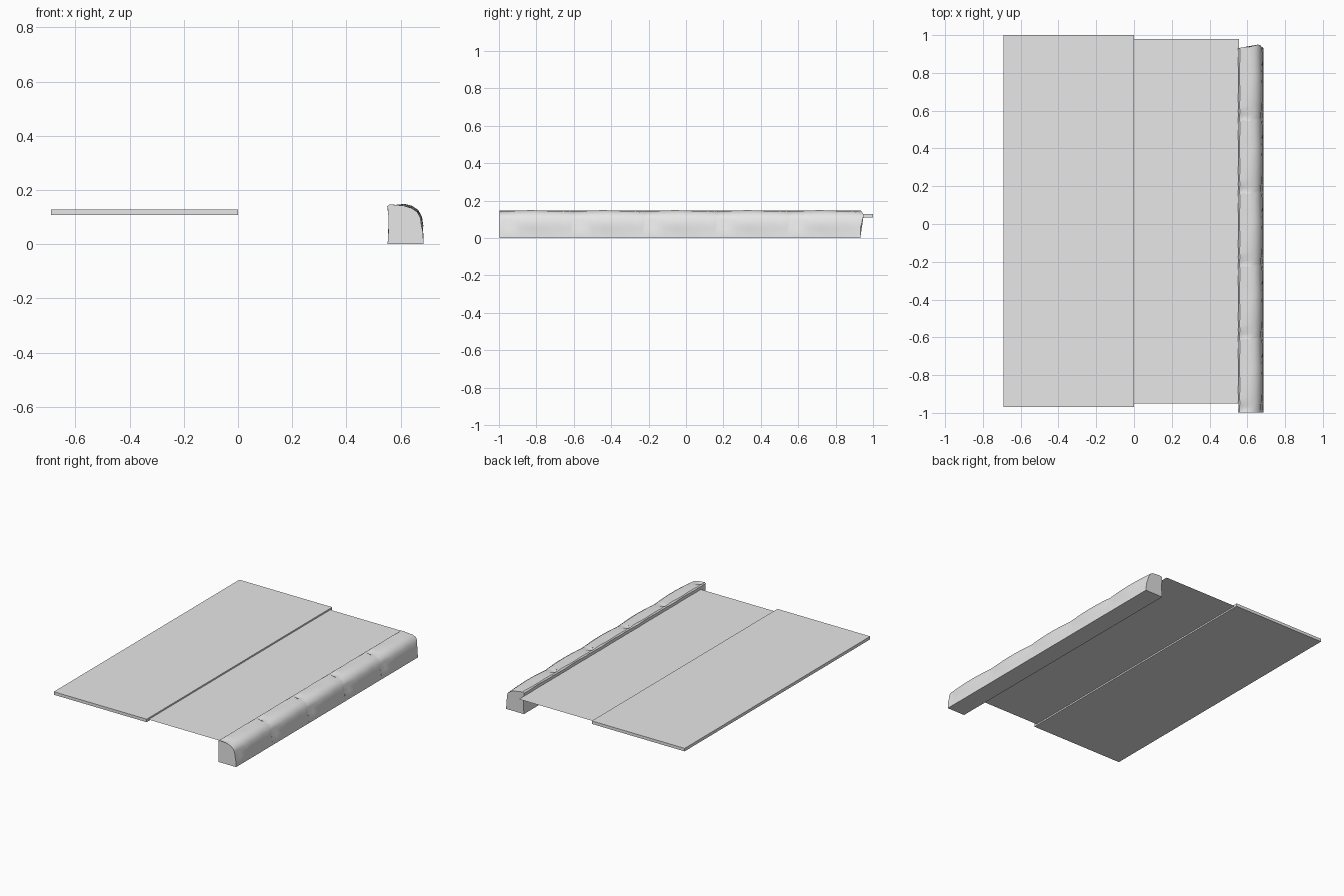
import bpy
import bmesh
import math
import random

cube = bpy.data.objects.get("Cube")
if cube:
    bpy.data.objects.remove(cube)


def make_material(name, value):
    mat = bpy.data.materials.new(name)
    mat.use_nodes = True
    colour = (value, value, value, 1)
    mat.diffuse_color = colour
    mat.node_tree.nodes["Principled BSDF"].inputs["Base Color"].default_value = colour
    return mat


concrete = make_material("pale concrete", 0.8)


def finish(bm, name):
    bmesh.ops.recalc_face_normals(bm, faces=bm.faces)
    mesh = bpy.data.meshes.new(name)
    bm.to_mesh(mesh)
    bm.free()
    mesh.materials.append(concrete)
    obj = bpy.data.objects.new(name, mesh)
    bpy.context.collection.objects.link(obj)
    return obj


def slab(name, x0, x1, y0, y1, z0, z1):
    bm = bmesh.new()
    bmesh.ops.create_cube(bm, size=1)
    for v in bm.verts:
        v.co.x = x1 if v.co.x > 0 else x0
        v.co.y = y1 if v.co.y > 0 else y0
        v.co.z = z1 if v.co.z > 0 else z0
    return finish(bm, name)


# Raised paving: three slabs butted together in a row
TILE = 1.97 / 3
for i in range(3):
    start = -0.97 + i * TILE
    slab(f"paving_slab_{i + 1}", -0.69, 0, start, start + TILE, 0.108, 0.128)

# Thin ground sheet between the paving and the kerb
bm = bmesh.new()
sheet = [bm.verts.new((x, y, 0.118)) for x, y in
         ((0, -0.95), (0.555, -0.95), (0.555, 0.98), (0, 0.98))]
bm.faces.new(sheet)
sheet_obj = finish(bm, "ground_sheet")
if sheet_obj.data.polygons[0].normal.z < 0:
    sheet_obj.data.flip_normals()

# Kerb cross-section: x, z and how far each point leans along y at the ends
PROFILE = [(0.552, 0, 0), (0.556, 0.05, 0), (0.557, 0.1, 0), (0.552, 0.14, 0),
           (0.56, 0.147, 0), (0.58, 0.145, 0.004), (0.61, 0.142, 0.006),
           (0.638, 0.135, 0.012), (0.66, 0.12, 0.018), (0.672, 0.098, 0.012),
           (0.678, 0.065, 0.004), (0.681, 0.052, 0), (0.685, 0, 0)]
PITCH = 0.386
RINGS = [0, 0.03, 0.08, 0.13, 0.2, 0.3, 0.45, 0.6, 0.75, 0.88, 0.96, 1]


def kerb_stone(index):
    rng = random.Random(4)
    start = -0.998 + index * PITCH
    bm = bmesh.new()
    rings = []
    for t in RINGS:
        swell = math.sin(math.pi * t)
        ring = []
        for k, (x, z, lean) in enumerate(PROFILE):
            y = start + t * PITCH + lean * t
            if z > 0.01:
                wobble = rng.uniform(-0.002, 0.002)
                x += wobble
                # Rounded shoulder is fuller in the middle of each stone
                if 6 <= k <= 10:
                    x += 0.005 * swell
                    z += 0.006 * swell - wobble
                # Small chips beside the joint, on the top and the face
                if k == 5 and 0 < t < 0.1:
                    z -= 0.009
                if k == 10 and 0.05 < t < 0.25:
                    x -= 0.006
            ring.append(bm.verts.new((x, y, z)))
        rings.append(ring)
    n = len(PROFILE)
    for a, b in zip(rings, rings[1:]):
        for k in range(n):
            bm.faces.new((a[k], a[(k + 1) % n], b[(k + 1) % n], b[k]))
    bm.faces.new(rings[0])
    bm.faces.new(rings[-1])
    obj = finish(bm, f"kerb_stone_{index + 1}")
    bpy.ops.object.select_all(action="DESELECT")
    obj.select_set(True)
    bpy.context.view_layer.objects.active = obj
    bpy.ops.object.shade_smooth_by_angle(angle=math.radians(35))


# Kerb: five matching worn stones
for i in range(5):
    kerb_stone(i)
